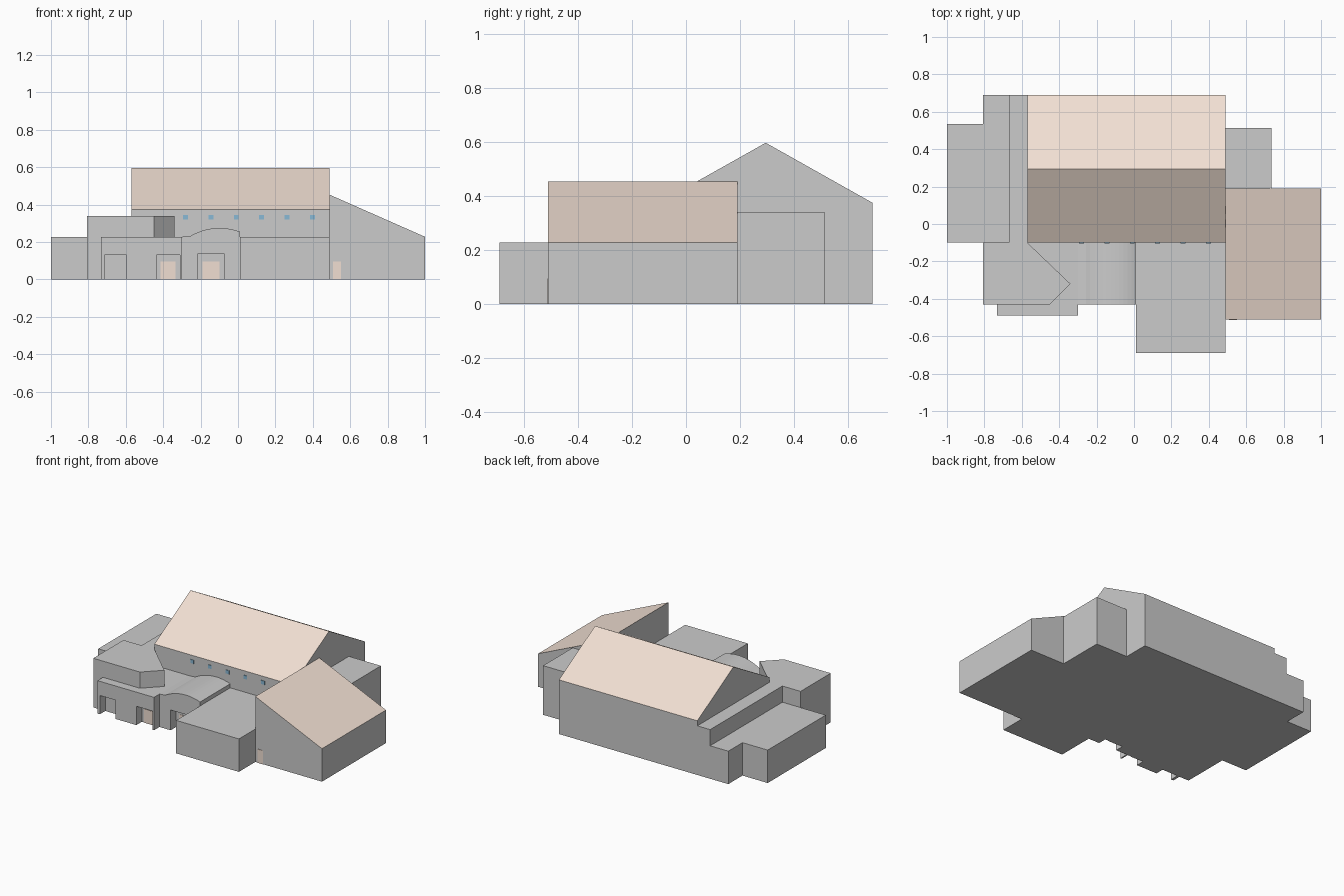
import bpy, bmesh, math

if "Cube" in bpy.data.objects:
    bpy.data.objects.remove(bpy.data.objects["Cube"])


def material(name, rgb):
    m = bpy.data.materials.new(name)
    m.diffuse_color = (*rgb, 1)
    m.use_nodes = True
    m.node_tree.nodes["Principled BSDF"].inputs["Base Color"].default_value = m.diffuse_color
    return m


PEACH = material("peach", (0.88, 0.74, 0.65))
BLUE = material("blue_glass", (0.25, 0.48, 0.66))


def prism(name, pts, axis, a, b, mat=None, roof=None):
    """Extrude a 2D outline along x, y or z from a to b; sloped faces may take a roof material."""
    place = {"x": lambda p, d: (d, p[0], p[1]),
             "y": lambda p, d: (p[0], d, p[1]),
             "z": lambda p, d: (p[0], p[1], d)}[axis]
    bm = bmesh.new()
    lo = [bm.verts.new(place(p, a)) for p in pts]
    hi = [bm.verts.new(place(p, b)) for p in pts]
    n = len(pts)
    bm.faces.new(lo)
    bm.faces.new(hi)
    for i in range(n):
        j = (i + 1) % n
        bm.faces.new((lo[i], lo[j], hi[j], hi[i]))
    bmesh.ops.recalc_face_normals(bm, faces=bm.faces)
    me = bpy.data.meshes.new(name)
    if mat:
        me.materials.append(mat)
    if roof:
        me.materials.append(None)
        me.materials.append(roof)
        for f in bm.faces:
            f.material_index = 1 if f.normal.z > 0.1 else 0
    bm.to_mesh(me)
    bm.free()
    ob = bpy.data.objects.new(name, me)
    bpy.context.collection.objects.link(ob)
    return ob


def box(name, x0, x1, y0, y1, z0, z1, mat=None):
    return prism(name, [(x0, y0), (x1, y0), (x1, y1), (x0, y1)], "z", z0, z1, mat)


def with_openings(x0, x1, openings):
    """Bottom edge of a wall profile, stepping up over each doorway."""
    pts = [(x0, 0)]
    for a, b, h in openings:
        pts += [(a, 0), (a, h), (b, h), (b, 0)]
    return pts + [(x1, 0)]


# main hall with gable roof
prism("main_hall", [(-0.10, 0), (0.69, 0), (0.69, 0.375), (0.295, 0.597), (-0.10, 0.375)],
      "x", -0.57, 0.49, roof=PEACH)

# right wing with single-slope roof
prism("right_wing", [(0.49, 0), (1.0, 0), (1.0, 0.228), (0.49, 0.453)],
      "y", -0.51, 0.19, roof=PEACH)

# flat-roofed blocks
box("rear_right_block", 0.49, 0.735, 0.19, 0.513, 0, 0.34)
box("front_block", 0.01, 0.49, -0.69, -0.10, 0, 0.228)
prism("left_low_block", [(-1, -0.10), (-0.668, -0.10), (-0.668, 0.69), (-0.807, 0.69),
                         (-0.807, 0.535), (-1, 0.535)], "z", 0, 0.228)
prism("left_tall_block", [(-0.807, -0.43), (-0.45, -0.43), (-0.34, -0.32), (-0.57, -0.10),
                          (-0.57, 0.69), (-0.668, 0.69), (-0.668, -0.10), (-0.807, -0.10)],
      "z", 0, 0.34)
prism("lobby", [(-0.45, -0.43), (-0.30, -0.43), (-0.30, -0.10), (-0.57, -0.10), (-0.34, -0.32)],
      "z", 0, 0.228)

# entrance hall with curved roof and recessed doorway
R, CX, TOP = 0.31, -0.098, 0.275
arch = [(x, TOP - R + math.sqrt(R * R - (x - CX) ** 2))
        for x in [0.01 - 0.267 * i / 12 for i in range(13)]]
arch += [(-0.30, 0.228)]
prism("entrance_hall", [(-0.30, 0), (0.01, 0)] + arch, "y", -0.37, -0.10)
prism("entrance_front", with_openings(-0.30, 0.01, [(-0.215, -0.075, 0.14)]) + arch,
      "y", -0.43, -0.37)

# porch with two openings
prism("porch", with_openings(-0.733, -0.30, [(-0.715, -0.595, 0.13), (-0.435, -0.31, 0.13)])
      + [(-0.30, 0.228), (-0.733, 0.228)], "y", -0.49, -0.43)

# doors
for name, x0, x1, y in [("porch_door", -0.415, -0.333, -0.43),
                        ("entrance_door", -0.19, -0.10, -0.37),
                        ("wing_door", 0.508, 0.55, -0.51)]:
    box(name, x0, x1, y - 0.003, y, 0, 0.095, PEACH)

# row of small clerestory windows
for i in range(6):
    x = -0.28 + 0.1355 * i
    box(f"window_{i + 1}", x - 0.013, x + 0.013, -0.103, -0.10, 0.32, 0.345, BLUE)
